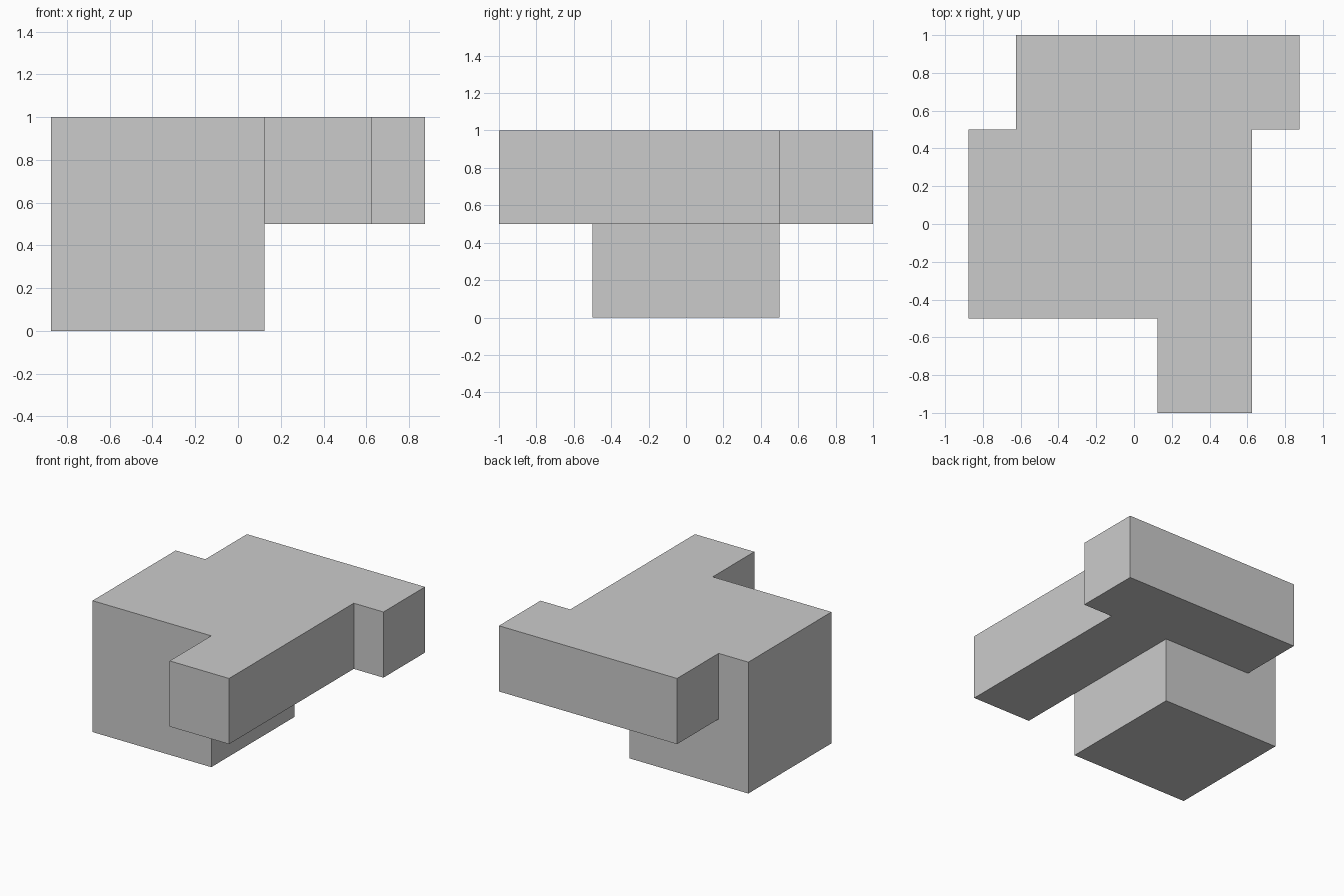
import bpy, bmesh, math

if "Cube" in bpy.data.objects:
    bpy.data.objects.remove(bpy.data.objects["Cube"])

bm = bmesh.new()
Z_MID, Z_TOP = 0.5, 1.0

# Plan at mid height: the square block and the arms wrapped around it
block_plan = [(-0.875, -0.5), (0.125, -0.5), (0.125, 0.5), (-0.625, 0.5), (-0.875, 0.5)]
arms_plan = [(0.125, -0.5), (0.125, -1), (0.625, -1), (0.625, 0.5), (0.875, 0.5),
             (0.875, 1), (-0.625, 1), (-0.625, 0.5), (0.125, 0.5)]
verts = {p: bm.verts.new((p[0], p[1], Z_MID)) for p in set(block_plan + arms_plan)}
block, arms = [bm.faces.new([verts[p] for p in plan]) for plan in (block_plan, arms_plan)]


def extrude(faces, dz, keep):
    result = bmesh.ops.extrude_face_region(bm, geom=faces, use_keep_orig=keep)
    moved = [g for g in result["geom"] if isinstance(g, bmesh.types.BMVert)]
    bmesh.ops.translate(bm, verts=moved, vec=(0, 0, dz))


# Upper slab over the whole plan, then the block continues down to the floor
extrude([block, arms], Z_TOP - Z_MID, True)
extrude([block], -Z_MID, False)

# Merge coplanar faces into clean flat sides
bmesh.ops.dissolve_limit(bm, angle_limit=math.radians(1), verts=bm.verts[:], edges=bm.edges[:])
bmesh.ops.recalc_face_normals(bm, faces=bm.faces[:])

mesh = bpy.data.meshes.new("block_with_arms")
bm.to_mesh(mesh)
bm.free()
bpy.context.collection.objects.link(bpy.data.objects.new("block_with_arms", mesh))
